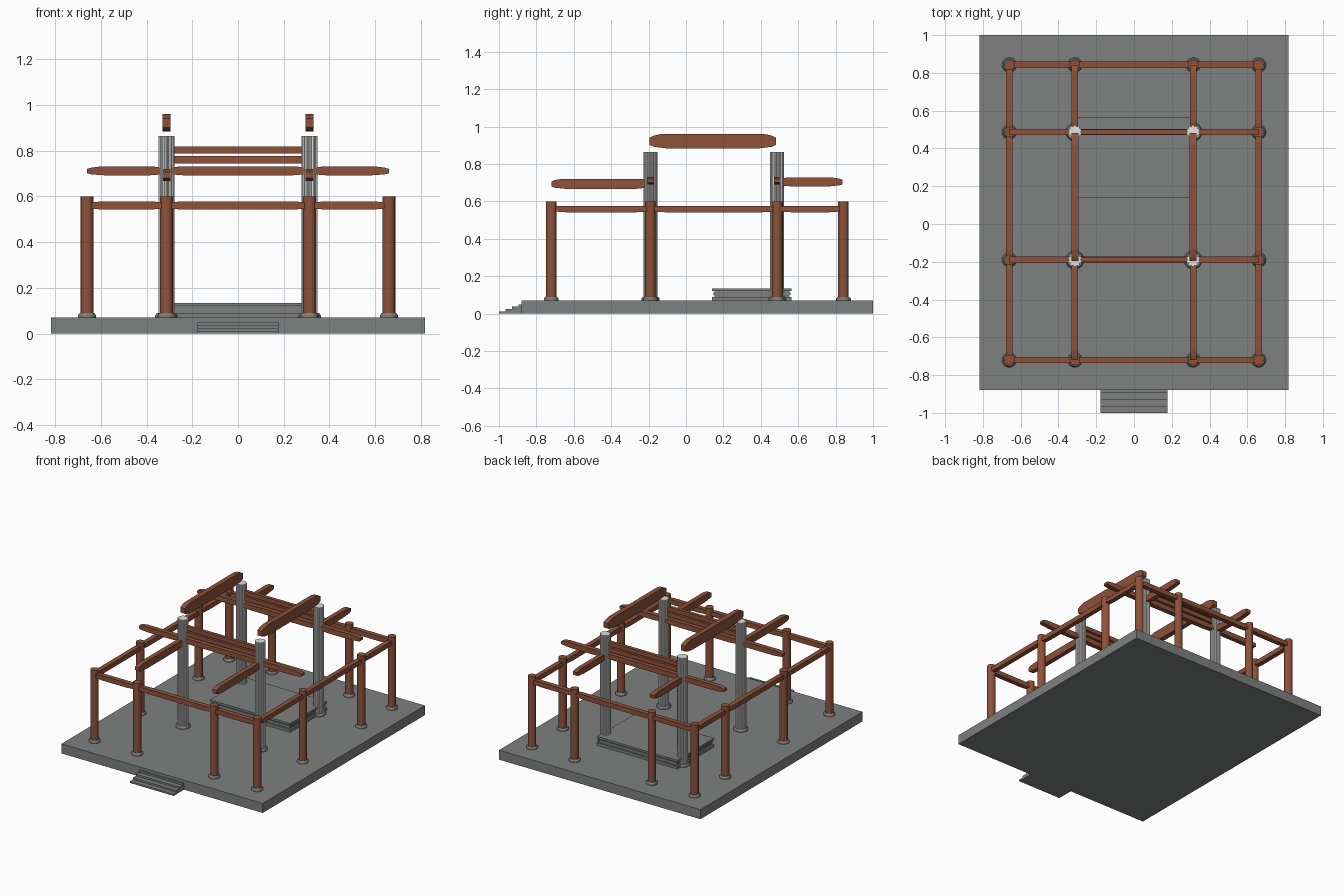
import bpy, bmesh, math
from mathutils import Vector

if "Cube" in bpy.data.objects:
    bpy.data.objects.remove(bpy.data.objects["Cube"])


def material(name, rgb):
    m = bpy.data.materials.new(name)
    m.diffuse_color = (*rgb, 1)
    m.use_nodes = True
    m.node_tree.nodes["Principled BSDF"].inputs["Base Color"].default_value = m.diffuse_color
    return m


WOOD = material("brown wood", (0.27, 0.085, 0.042))
STONE = material("grey stone", (0.21, 0.22, 0.215))
PALE = material("pale stone", (0.75, 0.75, 0.74))


def finish(name, bm, mat):
    bmesh.ops.recalc_face_normals(bm, faces=bm.faces)
    mesh = bpy.data.meshes.new(name)
    bm.to_mesh(mesh)
    bm.free()
    mesh.materials.append(mat)
    ob = bpy.data.objects.new(name, mesh)
    bpy.context.collection.objects.link(ob)
    return ob


def box(name, x0, x1, y0, y1, z0, z1, mat):
    bm = bmesh.new()
    bmesh.ops.create_cube(bm, size=1)
    for v in bm.verts:
        v.co = (x1 if v.co.x > 0 else x0, y1 if v.co.y > 0 else y0, z1 if v.co.z > 0 else z0)
    return finish(name, bm, mat)


def prism(name, outline, direction, mat):
    """Extrude a closed outline along a direction."""
    bm = bmesh.new()
    face = bm.faces.new([bm.verts.new(p) for p in outline])
    new = bmesh.ops.extrude_face_region(bm, geom=[face])["geom"]
    bmesh.ops.translate(bm, vec=direction, verts=[v for v in new if isinstance(v, bmesh.types.BMVert)])
    return finish(name, bm, mat)


def frustum(name, x, y, z0, z1, r0, r1, sides, mat):
    bm = bmesh.new()
    bmesh.ops.create_cone(bm, cap_ends=True, segments=sides, radius1=r0, radius2=r1, depth=z1 - z0)
    bmesh.ops.translate(bm, vec=(x, y, (z0 + z1) / 2), verts=bm.verts)
    return finish(name, bm, mat)


def beam(name, axis, a, b, across, z0, z1, width, taper=0.05, mat=WOOD):
    """Beam along x or y whose ends narrow in two facets."""
    h, t = z1 - z0, taper
    side = [(a, z0 + .25 * h), (a + .4 * t, z0 + .12 * h), (a + 1.6 * t, z0),
            (b - 1.6 * t, z0), (b - .4 * t, z0 + .12 * h), (b, z0 + .25 * h),
            (b, z1 - .25 * h), (b - .4 * t, z1 - .1 * h), (b - t, z1),
            (a + t, z1), (a + .4 * t, z1 - .1 * h), (a, z1 - .25 * h)]
    lo = across - width / 2
    if axis == "x":
        return prism(name, [(s, lo, z) for s, z in side], Vector((0, width, 0)), mat)
    return prism(name, [(lo, s, z) for s, z in side], Vector((width, 0, 0)), mat)


XO, XI = 0.66, 0.313
XS = (-XO, -XI, XI, XO)
YS = (-0.72, -0.19, 0.487, 0.842)
FLOOR = 0.07

# Platform and entrance steps
box("platform", -0.817, 0.817, -0.88, 1.0, 0, FLOOR, STONE)
for i in range(4):
    box("entrance_step", -0.178, 0.178, -1 + i * 0.035, -0.88, i * 0.0125, (i + 1) * 0.0125, STONE)

# Raised dais with a recessed waist
for y0, y1, z0, z1, hx in ((0.14, 0.565, 0.07, 0.09, 0.325), (0.152, 0.553, 0.09, 0.1, 0.313),
                           (0.146, 0.559, 0.1, 0.113, 0.319), (0.152, 0.553, 0.113, 0.12, 0.313),
                           (0.14, 0.565, 0.12, 0.135, 0.325)):
    box("dais_tier", -hx, hx, y0, y1, z0, z1, STONE)

# Columns: plain around the edge, tall lobed ones inside
for x in XS:
    for y in YS:
        inner = abs(x) < 0.5 and y in YS[1:3]
        r = 0.049 if inner else 0.039
        frustum("column_base", x, y, FLOOR, 0.08, r, r, 16, STONE)
        frustum("column_base_top", x, y, 0.08, 0.09, r, r - 0.007, 16, STONE)
        if inner:
            ring = []
            for k in range(40):
                a = 2 * math.pi * k / 40
                rr = 0.030 + 0.007 * abs(math.sin(5 * a)) ** 0.7
                ring.append((x + rr * math.cos(a), y + rr * math.sin(a), 0.085))
            prism("lobed_column", ring, Vector((0, 0, 0.78)), PALE)
        else:
            frustum("outer_column", x, y, 0.085, 0.6, 0.028, 0.028, 16, WOOD)

# Perimeter tie beams joining the outer columns
for y in (YS[0], YS[3]):
    for a, b in zip(XS, XS[1:]):
        beam("tie_beam", "x", a, b, y, 0.542, 0.577, 0.034)
for x in (-XO, XO):
    for a, b in zip(YS, YS[1:]):
        beam("tie_beam", "y", a, b, x, 0.542, 0.577, 0.034)

# Cross beams and stacked lintels through the tall columns
for y in YS[1:3]:
    for a, b in zip(XS, XS[1:]):
        beam("cross_beam", "x", a, b, y, 0.692, 0.73, 0.034)
    for z0, z1 in ((0.745, 0.777), (0.787, 0.818)):
        box("lintel", -XI, XI, y - 0.012, y + 0.012, z0, z1, WOOD)

# Front, back and high roof beams
for x in (-XI, XI):
    beam("front_beam", "y", YS[0], YS[1], x, 0.667, 0.72, 0.034)
    beam("back_beam", "y", YS[2], 0.838, x, 0.68, 0.727, 0.034)
    beam("high_roof_beam", "y", -0.195, 0.482, x, 0.883, 0.96, 0.036, 0.06)
